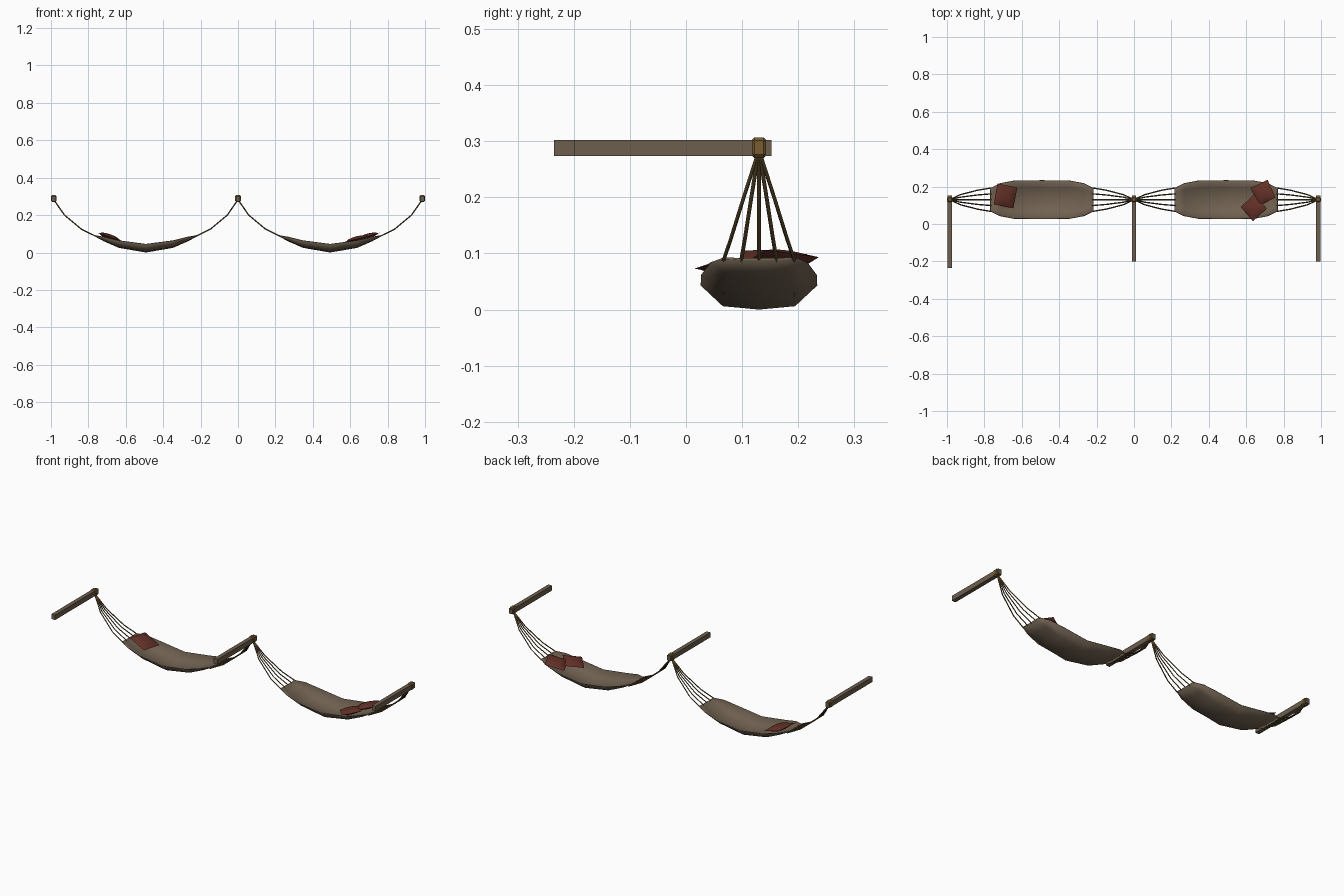
import bpy, bmesh, math
from mathutils import Matrix, Vector

if "Cube" in bpy.data.objects:
    bpy.data.objects.remove(bpy.data.objects["Cube"])


def material(name, rgb):
    m = bpy.data.materials.new(name)
    m.diffuse_color = (*rgb, 1)
    m.use_nodes = True
    m.node_tree.nodes["Principled BSDF"].inputs["Base Color"].default_value = m.diffuse_color
    return m


CLOTH = material("tan cloth", (0.165, 0.122, 0.083))
WOOD = material("brown wood", (0.150, 0.112, 0.075))
ROPE = material("dark rope", (0.120, 0.078, 0.026))
KNOT = material("amber binding", (0.185, 0.110, 0.030))
RED = material("dark red fabric", (0.125, 0.030, 0.020))

YC = 0.13      # line along which the hammocks hang
SPAN = 0.4925  # half distance between neighbouring beams


def finish(name, bm, mat, angle=None):
    me = bpy.data.meshes.new(name)
    bm.to_mesh(me)
    bm.free()
    ob = bpy.data.objects.new(name, me)
    bpy.context.collection.objects.link(ob)
    me.materials.append(mat)
    if angle:
        bpy.ops.object.select_all(action='DESELECT')
        ob.select_set(True)
        bpy.context.view_layer.objects.active = ob
        bpy.ops.object.shade_smooth_by_angle(angle=math.radians(angle))
    return ob


def box(name, lo, hi, mat, bevel=0):
    lo, hi = Vector(lo), Vector(hi)
    bm = bmesh.new()
    bmesh.ops.create_cube(bm, size=1)
    bmesh.ops.scale(bm, vec=hi - lo, verts=bm.verts)
    bmesh.ops.translate(bm, vec=(lo + hi) / 2, verts=bm.verts)
    if bevel:
        bmesh.ops.bevel(bm, geom=bm.edges[:], offset=bevel, segments=1, affect='EDGES')
    return finish(name, bm, mat)


def grid(bm, rows):
    vs = [[bm.verts.new(p) for p in r] for r in rows]
    for a, b in zip(vs, vs[1:]):
        for j in range(len(a) - 1):
            bm.faces.new((a[j], b[j], b[j + 1], a[j + 1]))


# half of the cloth: distance from middle, keel height, half width, rim height
STATIONS = [(0, 0.0, 0.104, 0.043), (0.145, 0.025, 0.103, 0.062),
            (0.225, 0.060, 0.088, 0.081), (0.277, 0.088, 0.062, 0.090)]
# cross-section: fraction of half width, fraction of rim rise
SECTION = [(-1, 1), (-0.62, 0.14), (0, 0), (0.62, 0.14), (1, 1)]


def cloth(name, cx):
    full = [(-d, k, w, r) for d, k, w, r in STATIONS[:0:-1]] + STATIONS
    bm = bmesh.new()
    grid(bm, [[(cx + d, YC + w * u, k + (r - k) * v) for u, v in SECTION]
              for d, k, w, r in full])
    ob = finish(name, bm, CLOTH, 60)
    mod = ob.modifiers.new("thickness", 'SOLIDIFY')
    mod.thickness, mod.offset = 0.004, 1


def ropes(name, cx, side):
    cu = bpy.data.curves.new(name, 'CURVE')
    cu.dimensions = '3D'
    cu.bevel_depth, cu.bevel_resolution = 0.0035, 0
    cu.use_fill_caps = True
    path = [(0.270, 0.088, 1), (0.345, 0.125, 0.80),
            (0.435, 0.200, 0.43), (SPAN - 0.003, 0.278, 0.03)]
    for k in range(-2, 3):
        sp = cu.splines.new('POLY')
        sp.points.add(len(path) - 1)
        for p, (d, z, f) in zip(sp.points, path):
            p.co = (cx + side * d, YC + 0.0315 * k * f, z, 1)
    cu.materials.append(ROPE)
    ob = bpy.data.objects.new(name, cu)
    bpy.context.collection.objects.link(ob)


def cushion(name, loc, size, turn, tilt):
    n, h = 6, size / 2
    bm = bmesh.new()
    for s in (1, -1):
        rows = []
        for i in range(n + 1):
            u = -1 + 2 * i / n
            rows.append([])
            for j in range(n + 1):
                v = s * (-1 + 2 * j / n)
                puff = 0.014 * math.sqrt((1 - u * u) * (1 - v * v))
                rows[-1].append((u * h, v * h, s * puff))
        grid(bm, rows)
    bmesh.ops.remove_doubles(bm, verts=bm.verts, dist=1e-5)
    bm.transform(Matrix.Translation(loc) @ Matrix.Rotation(math.radians(tilt), 4, 'Y')
                 @ Matrix.Rotation(math.radians(turn), 4, 'Z'))
    finish(name, bm, RED, 60)


# support beams with a rope binding on each
for label, x, front in (("left", -0.985, -0.235), ("middle", 0, -0.2), ("right", 0.985, -0.2)):
    box(label + "_beam", (x - 0.0115, front, 0.274), (x + 0.0115, 0.152, 0.302), WOOD)
    box(label + "_binding", (x - 0.015, YC - 0.014, 0.270), (x + 0.015, YC + 0.014, 0.307),
        KNOT, 0.006)

# two hammocks
for label, cx in (("left", -SPAN), ("right", SPAN)):
    cloth(label + "_hammock_cloth", cx)
    ropes(label + "_hammock_outer_ropes", cx, -1)
    ropes(label + "_hammock_inner_ropes", cx, 1)

# cushions
cushion("left_cushion", (-0.687, 0.150, 0.084), 0.113, -11, 19)
cushion("right_cushion_back", (0.690, 0.167, 0.086), 0.105, 25, -17)
cushion("right_cushion_front", (0.640, 0.087, 0.074), 0.102, 42, -13)
